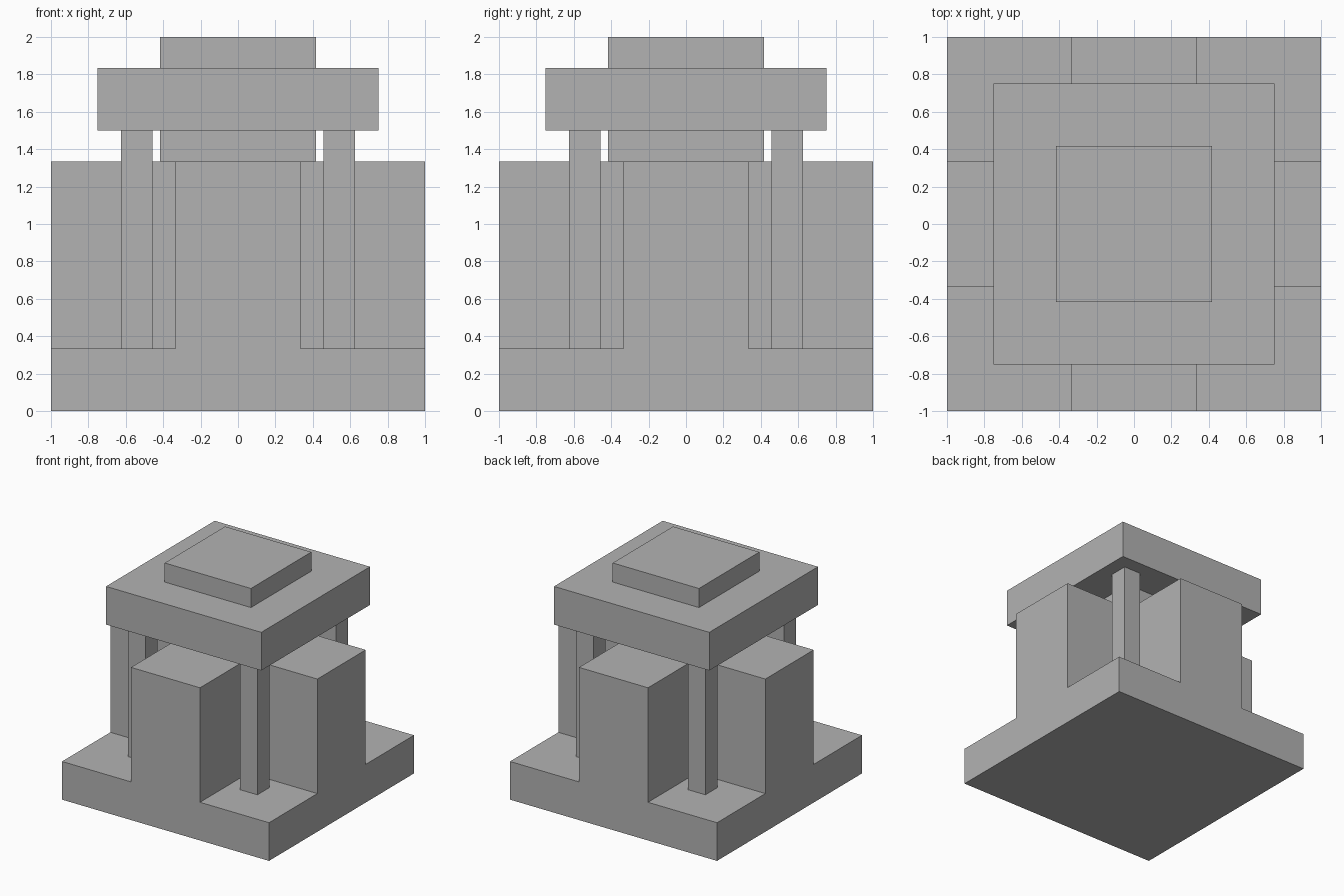
import bpy

# Remove the default cube
if "Cube" in bpy.data.objects:
    bpy.data.objects.remove(bpy.data.objects["Cube"], do_unlink=True)

U = 1 / 12  # module shared by every part

stone = bpy.data.materials.new("plain_grey")
stone.use_nodes = True
grey = (0.45, 0.45, 0.45, 1)
stone.diffuse_color = grey
stone.node_tree.nodes["Principled BSDF"].inputs["Base Color"].default_value = grey


def block(name, size_x, size_y, bottom, top, x=0, y=0):
    """Box given in modules, standing between two heights."""
    bpy.ops.mesh.primitive_cube_add(size=1, location=(x * U, y * U, (bottom + top) / 2 * U))
    obj = bpy.context.object
    obj.name = name
    obj.scale = (size_x * U, size_y * U, (top - bottom) * U)
    bpy.ops.object.transform_apply(location=False, rotation=False, scale=True)
    obj.data.materials.append(stone)
    return obj


# Square base, crossing walls merged into one solid
base = block("base", 24, 24, 0, 4)
walls = [block("wall_across", 24, 8, 0, 16), block("wall_along", 8, 24, 0, 16)]
for wall in walls:
    union = base.modifiers.new("join_wall", "BOOLEAN")
    union.operation = "UNION"
    union.solver = "EXACT"
    union.object = wall
bpy.context.view_layer.objects.active = base
for modifier in list(base.modifiers):
    bpy.ops.object.modifier_apply(modifier=modifier.name)
for wall in walls:
    bpy.data.objects.remove(wall, do_unlink=True)

# Corner posts holding up the roof
for side, sx in (("right", -1), ("left", 1)):
    for end, sy in (("front", -1), ("back", 1)):
        block(f"post_{end}_{side}", 2, 2, 4, 18, 6.5 * sx, 6.5 * sy)

# Neck, roof slab and cap
block("neck", 10, 10, 16, 18)
block("roof", 18, 18, 18, 22)
block("cap", 10, 10, 22, 24)
